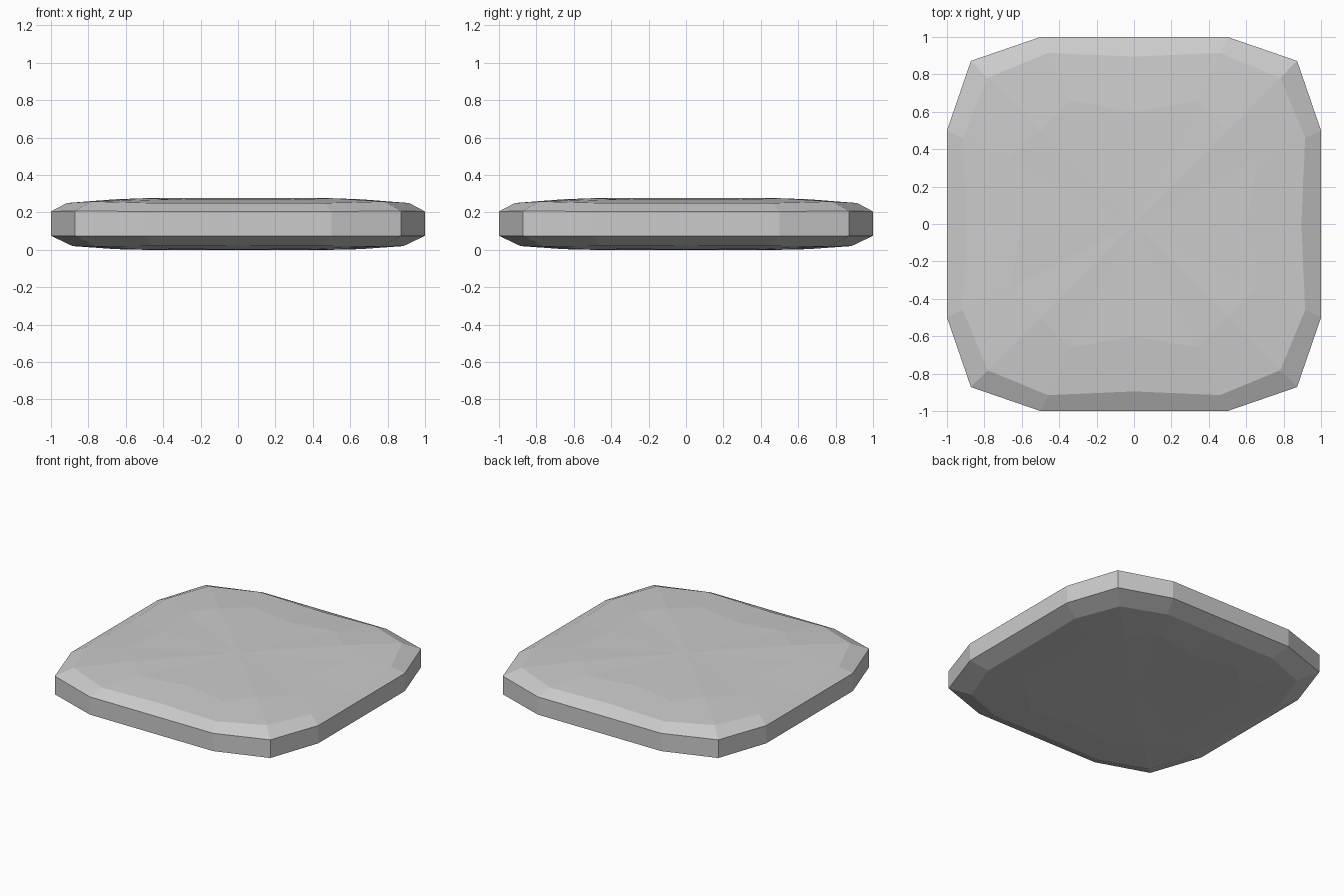
import bpy
import bmesh

cube = bpy.data.objects.get("Cube")
if cube:
    bpy.data.objects.remove(cube, do_unlink=True)

grey = bpy.data.materials.new("warm_grey")
grey.use_nodes = True
colour = (0.6, 0.6, 0.6, 1)
grey.diffuse_color = colour
grey.node_tree.nodes["Principled BSDF"].inputs["Base Color"].default_value = colour


def outline(mid, shoulder, corner):
    """Sixteen-point rounded square, from one side's (x, y, z) points turned four times."""
    side = [(mid[0], 0, mid[1]), shoulder, (corner[0], corner[0], corner[1]),
            (shoulder[1], shoulder[0], shoulder[2])]
    points = []
    for turn in range(4):
        points += side
        side = [(-y, x, z) for x, y, z in side]
    return points


# Cross-sections from the underside to the top: mid (r, z), shoulder (x, y, z), corner (r, z)
rings = [
    outline((0.60, 0.002), (0.66, 0.34, 0.004), (0.50, 0.0)),
    outline((0.88, 0.022), (0.885, 0.45, 0.02), (0.765, 0.018)),
    outline((1.0, 0.075), (1.0, 0.5, 0.075), (0.872, 0.075)),
    outline((1.0, 0.205), (1.0, 0.5, 0.205), (0.872, 0.208)),
    outline((0.895, 0.25), (0.915, 0.46, 0.25), (0.782, 0.258)),
    outline((0.60, 0.272), (0.66, 0.34, 0.27), (0.50, 0.276)),
]

# Faceted cushion body, skinned between the cross-sections
bm = bmesh.new()
loops = [[bm.verts.new(p) for p in ring] for ring in rings]
count = len(loops[0])
for low, high in zip(loops, loops[1:]):
    for i in range(count):
        j = (i + 1) % count
        bm.faces.new((low[i], low[j], high[j], high[i]))

# Shallow fans close the underside and the top
for loop, z in ((loops[0], 0.0), (loops[-1], 0.278)):
    centre = bm.verts.new((0, 0, z))
    for i in range(count):
        bm.faces.new((loop[i], loop[(i + 1) % count], centre))
bmesh.ops.recalc_face_normals(bm, faces=bm.faces)

mesh = bpy.data.meshes.new("cushion")
bm.to_mesh(mesh)
bm.free()
mesh.materials.append(grey)
cushion = bpy.data.objects.new("cushion", mesh)
bpy.context.collection.objects.link(cushion)
